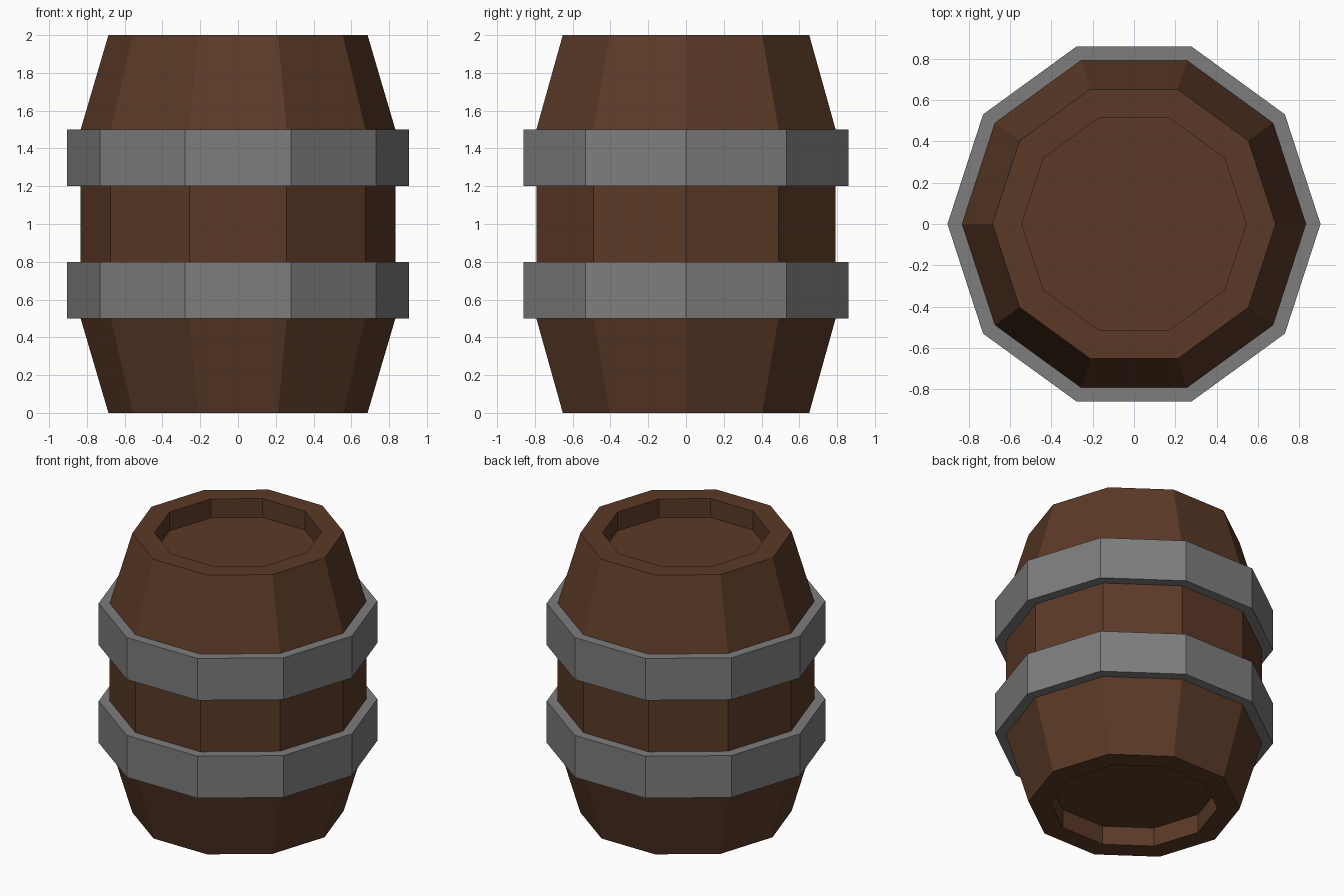
import bpy, bmesh, math

if "Cube" in bpy.data.objects:
    bpy.data.objects.remove(bpy.data.objects["Cube"])

SIDES = 10


def material(name, rgb):
    m = bpy.data.materials.new(name)
    m.diffuse_color = (*rgb, 1)
    m.use_nodes = True
    m.node_tree.nodes["Principled BSDF"].inputs["Base Color"].default_value = m.diffuse_color
    return m


wood = material("brown_wood", (0.105, 0.042, 0.020))
iron = material("grey_iron", (0.21, 0.205, 0.205))


def lathe(name, profile, mat, closed=False):
    """Revolve (radius, z) points into a flat-sided solid."""
    bm = bmesh.new()
    rings = [[bm.verts.new((r * math.cos(i * math.tau / SIDES),
                            r * math.sin(i * math.tau / SIDES), z))
              for i in range(SIDES)] for r, z in profile]
    pairs = list(zip(rings, rings[1:]))
    if closed:
        pairs.append((rings[-1], rings[0]))
    else:
        bm.faces.new(rings[0])
        bm.faces.new(rings[-1])
    for a, b in pairs:
        for i in range(SIDES):
            j = (i + 1) % SIDES
            bm.faces.new((a[i], a[j], b[j], b[i]))
    bmesh.ops.recalc_face_normals(bm, faces=bm.faces)
    mesh = bpy.data.meshes.new(name)
    bm.to_mesh(mesh)
    bm.free()
    mesh.materials.append(mat)
    ob = bpy.data.objects.new(name, mesh)
    bpy.context.collection.objects.link(ob)
    return ob


# Wooden body with a recessed lid at each end
lower = [(0.543, 0.135), (0.543, 0), (0.686, 0), (0.833, 0.5)]
upper = [(r, 2 - z) for r, z in reversed(lower)]
lathe("barrel_body", lower + upper, wood)

# Two iron hoops, sunk slightly into the body
for name, z in (("lower_hoop", 0.5), ("upper_hoop", 1.2)):
    lathe(name, [(0.80, z), (0.904, z), (0.904, z + 0.3), (0.80, z + 0.3)], iron, closed=True)
